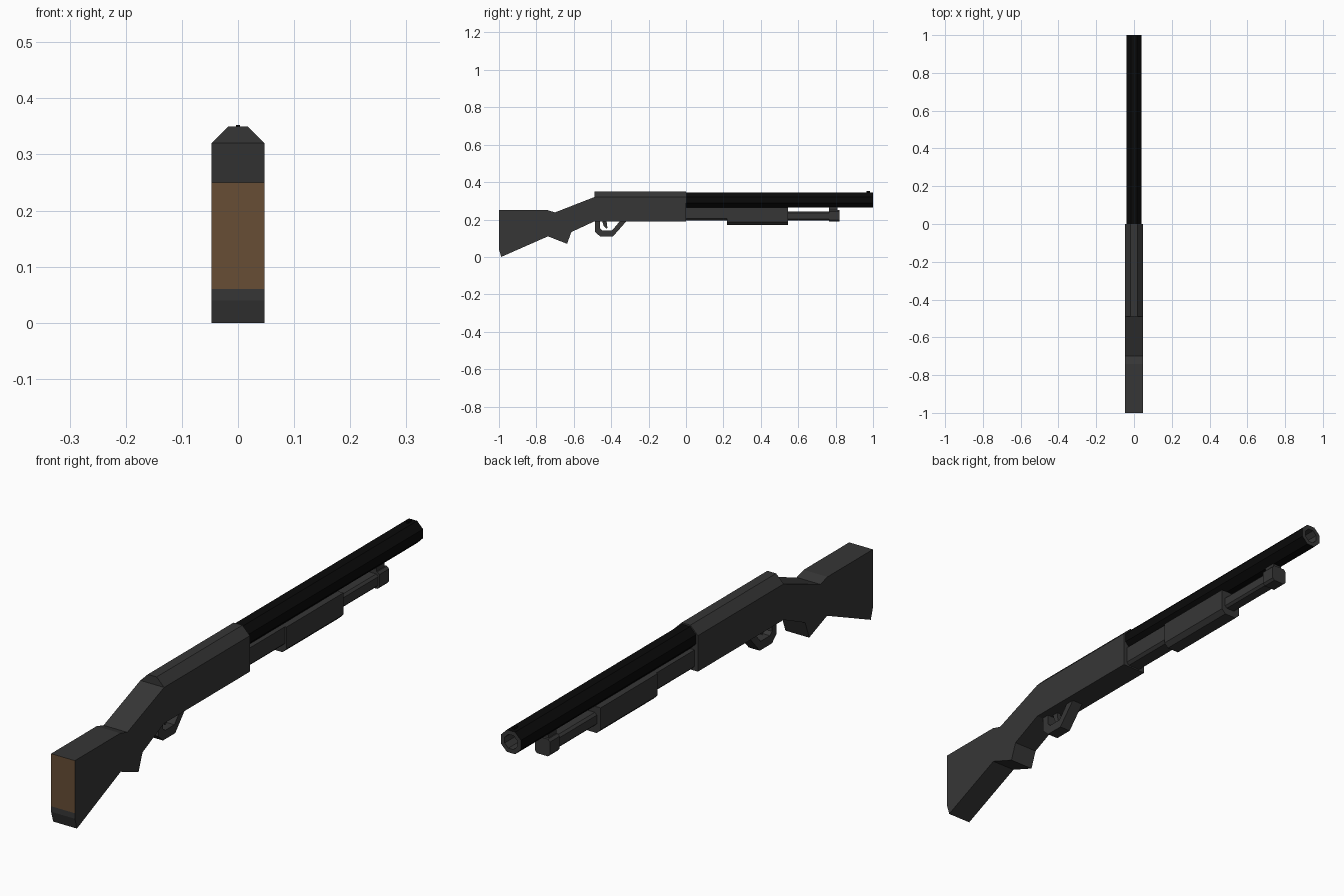
import bpy, bmesh

if "Cube" in bpy.data.objects:
    bpy.data.objects.remove(bpy.data.objects["Cube"])

def material(name, r, g, b):
    m = bpy.data.materials.new(name)
    m.diffuse_color = (r, g, b, 1)
    m.use_nodes = True
    m.node_tree.nodes["Principled BSDF"].inputs["Base Color"].default_value = m.diffuse_color
    return m

GRAY = material("dark gray", 0.037, 0.037, 0.037)
BLACK = material("black", 0.003, 0.003, 0.003)
BROWN = material("brown wood", 0.135, 0.075, 0.035)

def prism(points, axis, a, b):
    """Extrude a profile: axis 'x' takes (y, z) points, axis 'y' takes (x, z) points."""
    bm = bmesh.new()
    place = (lambda p, t: (t, p[0], p[1])) if axis == 'x' else (lambda p, t: (p[0], t, p[1]))
    lo = [bm.verts.new(place(p, a)) for p in points]
    hi = [bm.verts.new(place(p, b)) for p in points]
    n = len(points)
    bm.faces.new(lo)
    bm.faces.new(hi[::-1])
    for i in range(n):
        j = (i + 1) % n
        bm.faces.new((lo[j], lo[i], hi[i], hi[j]))
    bmesh.ops.recalc_face_normals(bm, faces=bm.faces)
    return bm

def finish(bm, name, *mats):
    bm.normal_update()
    me = bpy.data.meshes.new(name)
    bm.to_mesh(me)
    bm.free()
    for m in mats:
        me.materials.append(m)
    ob = bpy.data.objects.new(name, me)
    bpy.context.collection.objects.link(ob)
    return ob

def section(w, z0, z1, cb=0.0, ct=0.0):
    """Box cross-section in x, z with chamfered bottom (cb) and top (ct) corners."""
    half = [(w - cb, z0)] + ([(w, z0 + cb)] if cb else [])
    half += [(w, z1 - ct)] + ([(w - ct, z1)] if ct else [])
    return half + [(-x, z) for x, z in reversed(half)]

# Stock, grip and receiver in one profile
body = [(-1, 0.25), (-1, 0.06), (-1, 0.04), (-0.988, 0.0), (-0.738, 0.11),
        (-0.636, 0.07), (-0.613, 0.133), (-0.49, 0.19), (0, 0.19), (0, 0.32),
        (-0.49, 0.32), (-0.70, 0.238), (-0.74, 0.25)]
bm = prism(body, 'x', -0.0475, 0.0475)
bm.normal_update()
# Bevelled receiver top
top = [f for f in bm.faces if f.normal.z > 0.9 and f.calc_center_median().z > 0.31]
for f in bmesh.ops.extrude_discrete_faces(bm, faces=top)['faces']:
    for v in f.verts:
        v.co.z = 0.35
        v.co.x *= 0.0175 / 0.0475
# Brown butt plate on the rear face
bm.normal_update()
for f in bm.faces:
    if f.normal.y < -0.99 and f.calc_center_median().y < -0.99 and f.calc_center_median().z > 0.06:
        f.material_index = 1
finish(bm, "stock_and_receiver", GRAY, BROWN)

# Octagonal barrel with an open gray bore
bm = prism(section(0.04, 0.265, 0.345, 0.0235, 0.0235), 'y', 0, 1)
bm.normal_update()
muzzle = [f for f in bm.faces if f.normal.y > 0.9]
bmesh.ops.inset_region(bm, faces=muzzle, thickness=0.016)
for f in bmesh.ops.extrude_discrete_faces(bm, faces=muzzle)['faces']:
    for v in f.verts:
        v.co.y = 0.8
for f in bm.faces:
    f.material_index = int(f.calc_center_median().y > 0.75)
finish(bm, "barrel", BLACK, GRAY)

# Front sight
finish(prism(section(0.004, 0.34, 0.352), 'y', 0.965, 0.985), "front_sight", BLACK)

# Magazine tube, pump and end cap
for name, sec, y0, y1 in [
        ("magazine_sleeve", section(0.034, 0.195, 0.265, 0.01), 0, 0.22),
        ("pump", section(0.04, 0.17, 0.265, 0.016), 0.22, 0.545),
        ("magazine_tube", section(0.025, 0.196, 0.243, 0.008, 0.008), 0.545, 0.77),
        ("magazine_cap", section(0.03, 0.19, 0.252, 0.008, 0.008), 0.765, 0.82),
        ("barrel_clamp", section(0.018, 0.245, 0.28), 0.765, 0.81)]:
    finish(prism(sec, 'y', y0, y1), name, GRAY)

# Trigger guard and trigger
guard = [(-0.487, 0.195), (-0.487, 0.135), (-0.46, 0.11), (-0.39, 0.11), (-0.315, 0.195),
         (-0.35, 0.195), (-0.395, 0.142), (-0.448, 0.142), (-0.46, 0.153), (-0.46, 0.195)]
finish(prism(guard, 'x', -0.022, 0.022), "trigger_guard", GRAY)
trigger = [(-0.45, 0.195), (-0.44, 0.165), (-0.425, 0.15), (-0.42, 0.155), (-0.425, 0.195)]
finish(prism(trigger, 'x', -0.008, 0.008), "trigger", GRAY)
